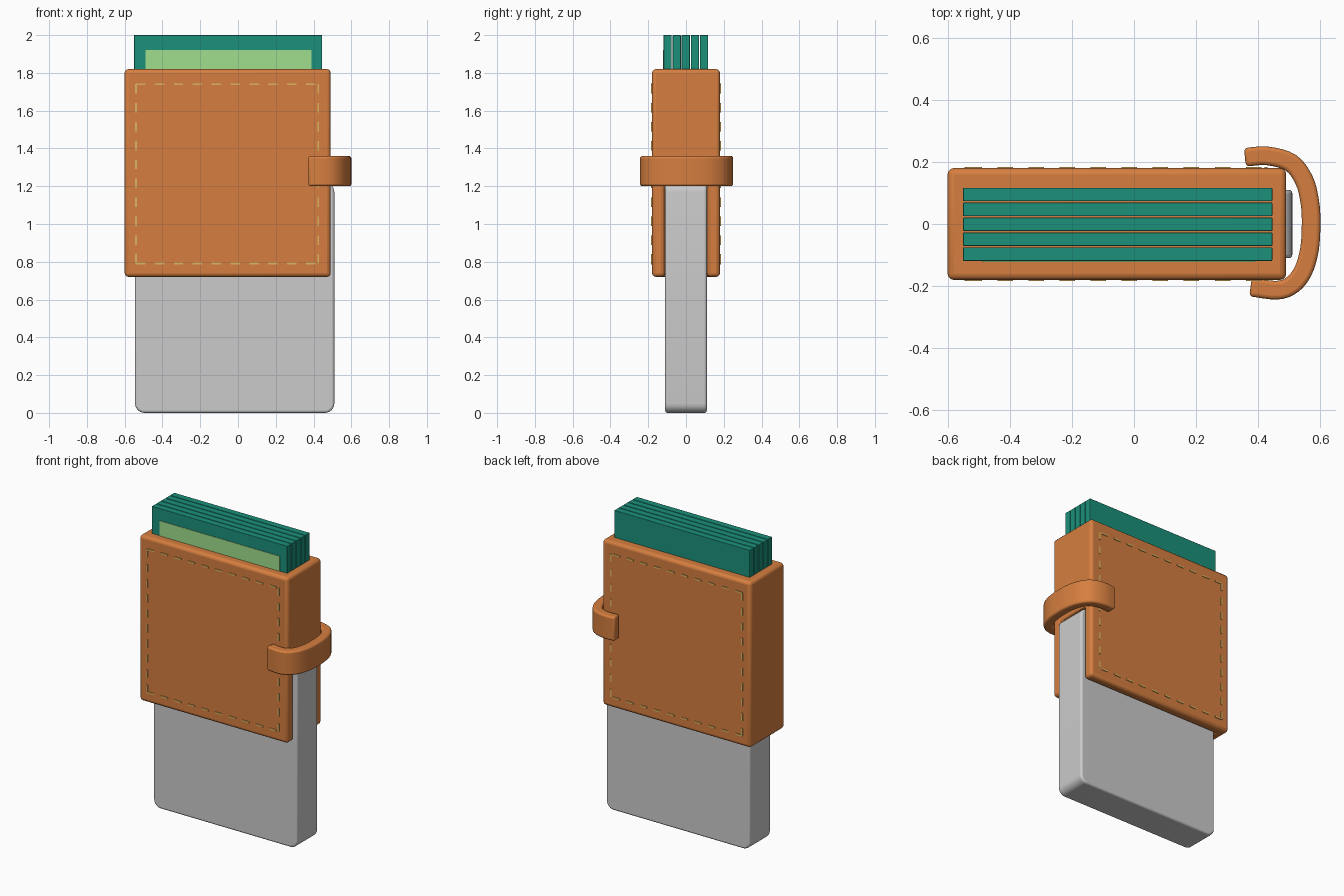
import bpy, bmesh, math
from mathutils import Vector

if "Cube" in bpy.data.objects:
    bpy.data.objects.remove(bpy.data.objects["Cube"])


def material(name, rgb):
    m = bpy.data.materials.new(name)
    m.diffuse_color = (*rgb, 1)
    m.use_nodes = True
    m.node_tree.nodes["Principled BSDF"].inputs["Base Color"].default_value = m.diffuse_color
    return m


ORANGE = material("orange leather", (0.67, 0.21, 0.05))
GREEN = material("green card", (0.011, 0.28, 0.195))
PALE = material("pale green", (0.35, 0.73, 0.27))
TAN = material("tan thread", (0.73, 0.46, 0.115))


def add_box(bm, lo, hi):
    verts = bmesh.ops.create_cube(bm, size=1)["verts"]
    for v in verts:
        v.co = Vector([(a + b) / 2 + c * (b - a) for a, b, c in zip(lo, hi, v.co)])


def finish(name, bm, mat=None, bevel=0, segments=3):
    bmesh.ops.recalc_face_normals(bm, faces=bm.faces)
    me = bpy.data.meshes.new(name)
    bm.to_mesh(me)
    bm.free()
    ob = bpy.data.objects.new(name, me)
    bpy.context.collection.objects.link(ob)
    if mat:
        me.materials.append(mat)
    if bevel:
        mod = ob.modifiers.new("round edges", "BEVEL")
        mod.width, mod.segments = bevel, segments
        mod.limit_method, mod.angle_limit = "ANGLE", math.radians(40)
        bpy.ops.object.select_all(action="DESELECT")
        ob.select_set(True)
        bpy.context.view_layer.objects.active = ob
        bpy.ops.object.shade_smooth_by_angle(angle=math.radians(35))
    return ob


def box(name, lo, hi, mat=None, bevel=0):
    bm = bmesh.new()
    add_box(bm, lo, hi)
    return finish(name, bm, mat, bevel)


# Leather sleeve, slotted at the bottom and right for the grey slab
slot = box("slot_cutter", (-0.545, -0.112, 0.5), (0.8, 0.112, 1.225))
slot.hide_render = True
slot.display_type = "WIRE"
bm = bmesh.new()
add_box(bm, (-0.6, -0.18, 0.72), (0.49, 0.18, 1.82))
sleeve = finish("sleeve", bm, ORANGE)
cut = sleeve.modifiers.new("slot", "BOOLEAN")
cut.operation, cut.object = "DIFFERENCE", slot
bev = sleeve.modifiers.new("round edges", "BEVEL")
bev.width, bev.segments = 0.02, 3
bev.limit_method = "ANGLE"
bpy.ops.object.select_all(action="DESELECT")
sleeve.select_set(True)
bpy.context.view_layer.objects.active = sleeve
bpy.ops.object.shade_smooth_by_angle(angle=math.radians(35))

# Grey slab with rounded corners
bm = bmesh.new()
add_box(bm, (-0.545, -0.11, 0), (0.51, 0.11, 1.22))
corners = [e for e in bm.edges if abs(e.verts[0].co.y - e.verts[1].co.y) > 0.1]
bmesh.ops.bevel(bm, geom=corners, offset=0.05, segments=6, profile=0.5, affect="EDGES")
finish("slab", bm, None, 0.012)

# Stack of cards with a pale panel on the front one
for i in range(5):
    y = -0.097 + i * 0.048
    box(f"card_{i + 1}", (-0.55, y - 0.0215, 1.4), (0.445, y + 0.0215, 2.0), GREEN, 0.002)
box("card_panel", (-0.49, -0.122, 1.5), (0.39, -0.117, 1.92), PALE)

# Stitching on both faces
X0, X1, Z0, Z1 = -0.54, 0.425, 0.79, 1.74
bm = bmesh.new()
for side in (-1, 1):
    y0, y1 = sorted((side * 0.17, side * 0.184))
    for k in range(10):
        x = X0 + k * 0.1
        z = Z0 + k * 0.1
        for zz in (Z0, Z1):
            add_box(bm, (x, y0, zz - 0.005), (x + 0.05, y1, zz + 0.005))
        for xx in (X0, X1):
            add_box(bm, (xx - 0.005, y0, z), (xx + 0.005, y1, min(z + 0.05, Z1)))
finish("stitching", bm, TAN)

# Strap: a smooth path swept into a ribbon
keys = [Vector(p) for p in ((0.357, 0.215), (0.43, 0.219), (0.505, 0.197), (0.548, 0.14),
                            (0.566, 0.07), (0.57, 0), (0.565, -0.08), (0.545, -0.15),
                            (0.51, -0.195), (0.46, -0.213), (0.375, -0.203))]
ext = [2 * keys[0] - keys[1]] + keys + [2 * keys[-1] - keys[-2]]
path = []
for a, b, c, d in zip(ext, ext[1:], ext[2:], ext[3:]):
    for s in range(4):
        t = s / 4
        path.append(0.5 * (2 * b + (c - a) * t + (2 * a - 5 * b + 4 * c - d) * t * t
                           + (3 * b - a - 3 * c + d) * t ** 3))
path.append(keys[-1])
outer, inner = [], []
for i, p in enumerate(path):
    d = (path[min(i + 1, len(path) - 1)] - path[max(i - 1, 0)]).normalized()
    n = Vector((-d.y, d.x))
    outer.append(p + n * 0.03)
    inner.append(p - n * 0.03)
bm = bmesh.new()
rings = [[bm.verts.new((q.x, q.y, z)) for q, z in ((o, 1.2), (o, 1.36), (n, 1.36), (n, 1.2))]
         for o, n in zip(outer, inner)]
for r, s in zip(rings, rings[1:]):
    for j in range(4):
        bm.faces.new((r[j], r[(j + 1) % 4], s[(j + 1) % 4], s[j]))
bm.faces.new(rings[0])
bm.faces.new(rings[-1][::-1])
finish("strap", bm, ORANGE, 0.012)
